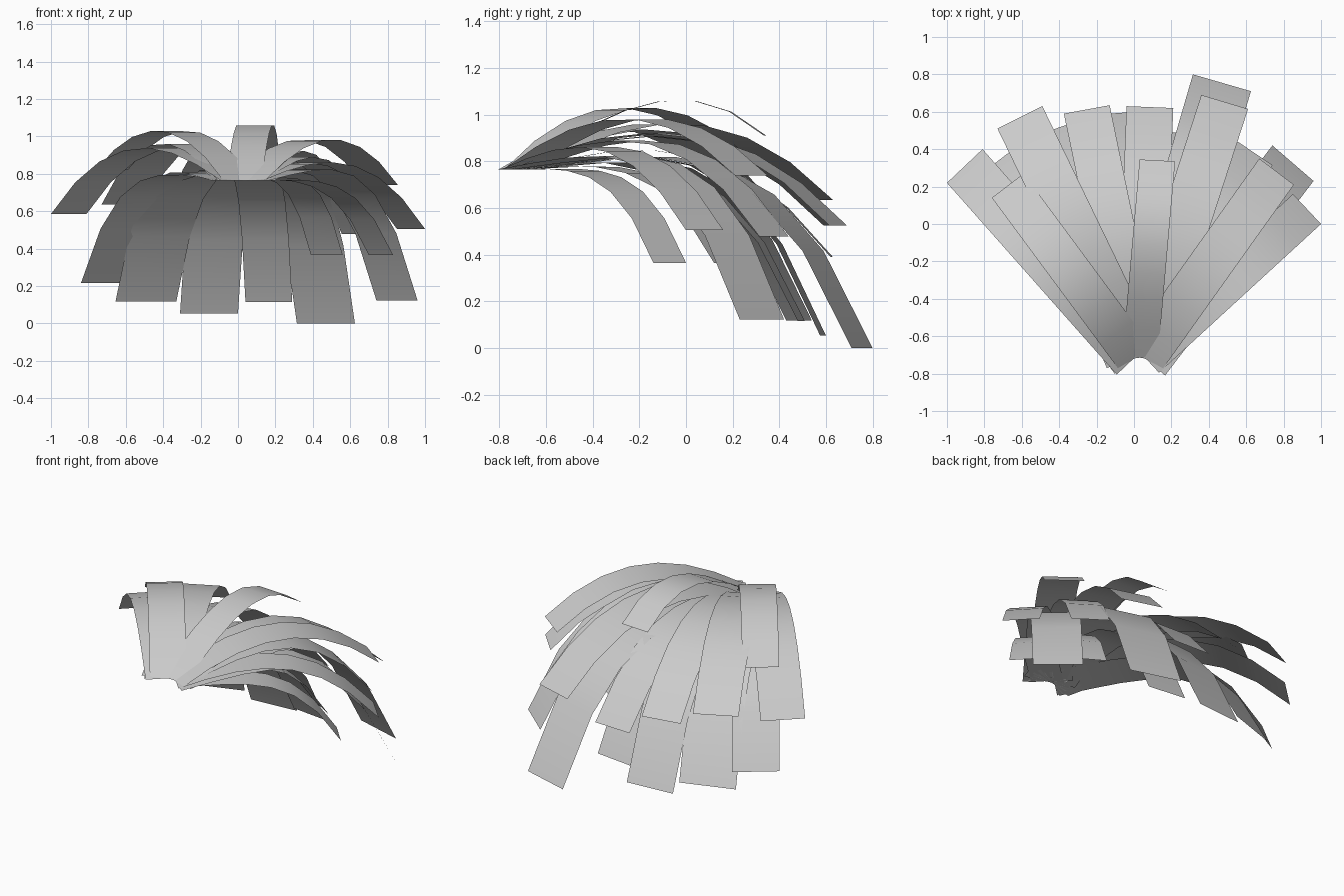
import bpy
from mathutils import Vector

cube = bpy.data.objects.get("Cube")
if cube:
    bpy.data.objects.remove(cube, do_unlink=True)

# One plain grey for every frond
grey = bpy.data.materials.new("light grey")
grey.use_nodes = True
colour = (0.6, 0.6, 0.6, 1)
grey.diffuse_color = colour
grey.node_tree.nodes["Principled BSDF"].inputs["Base Color"].default_value = colour

ROOT_Z = 0.765
SEGMENTS = 7


def frond(name, left, right, tip_z, lift, power):
    """Flat ribbon from the shared root to a tip edge, arching up then drooping."""
    left, right = Vector(left), Vector(right)
    tip = (left + right) / 2
    across = (right - left).normalized()
    half = (right - left).length / 2
    # Roots cluster at the front, shifted slightly towards the side they lean to
    root = Vector((0.03 - 0.04 * across.y, -0.715))
    drop = lift - (tip_z - ROOT_Z)
    verts, faces = [], []
    for i in range(SEGMENTS + 1):
        t = i / SEGMENTS
        middle = root.lerp(tip, t)
        z = ROOT_Z + lift * t - drop * t ** power
        for side in (-half, half):
            p = middle + across * side
            verts.append((p.x, p.y, z))
        if i:
            k = 2 * i
            faces.append((k - 2, k - 1, k + 1, k))
    mesh = bpy.data.meshes.new(name)
    mesh.from_pydata(verts, [], faces)
    mesh.materials.append(grey)
    mesh.shade_smooth()
    obj = bpy.data.objects.new(name, mesh)
    bpy.context.collection.objects.link(obj)


# Each frond: tip edge corners, tip height, lift, how late it bends
fronds = {
    # Upper layer, arching high
    "crown_frond": ((.03, .345), (.22, .335), .91, .69, 3),
    "right_short_frond": ((-.76, .14), (-.59, .27), .82, 1, 2),
    "left_short_frond": ((.67, .35), (.855, .21), .74, .75, 2.3),
    "right_side_frond": ((-1, .22), (-.81, .40), .585, .63, 2.5),
    "right_back_frond": ((-.73, .51), (-.49, .63), .635, .68, 2.5),
    "back_right_frond": ((-.375, .59), (-.13, .635), .525, .56, 2.5),
    "back_middle_frond": ((-.04, .63), (.21, .62), .39, .32, 3),
    "back_left_frond": ((.36, .69), (.61, .615), .525, .6, 2.5),
    "left_middle_frond": ((.555, .44), (.74, .315), .478, .42, 3),
    "left_side_frond": ((.85, .16), (1, 0), .505, .36, 2.8),
    # Lower layer, nearly level before hanging at the ends
    "right_low_frond": ((-.84, .25), (-.62, .42), .215, .12, 4),
    "right_back_low_frond": ((-.655, .43), (-.33, .54), .117, .16, 4),
    "back_right_low_frond": ((-.31, .575), (0, .6), .053, .2, 4),
    "back_left_low_frond": ((.04, .51), (.29, .48), .115, .12, 4),
    "left_back_low_frond": ((.315, .80), (.625, .71), 0, .2, 4),
    "left_low_frond": ((.74, .42), (.96, .23), .123, .2, 4),
    "left_inner_frond": ((.39, .22), (.56, .12), .365, .06, 4),
    "left_front_low_frond": ((.70, 0), (.83, -.14), .365, .02, 4),
}
for name, (a, b, z, lift, power) in fronds.items():
    frond(name, a, b, z, lift, power)
